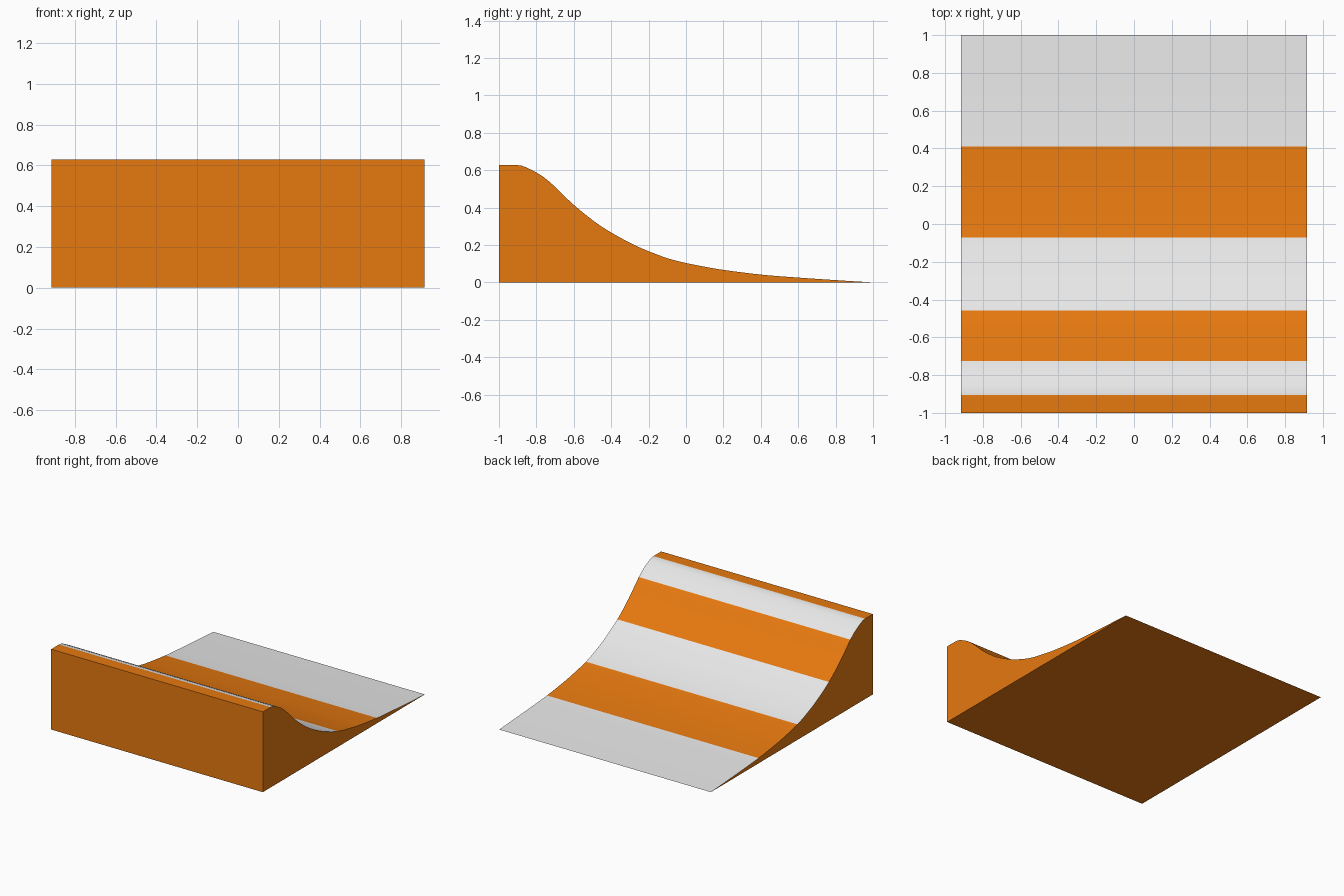
import bpy, bmesh, math

if "Cube" in bpy.data.objects:
    bpy.data.objects.remove(bpy.data.objects["Cube"])

HALF_WIDTH = 0.915
STEPS = 4

# Top curve of the ramp as (y, z); stripe edges are among the points
POINTS = [(-1, .628), (-.905, .628), (-.8, .588), (-.724, .533), (-.6, .415),
          (-.459, .304), (-.3, .212), (-.2, .167), (-.071, .121), (.1, .084),
          (.2, .067), (.41, .041), (.6, .026), (.8, .0125), (1, 0)]
STRIPE_EDGES = [-.905, -.724, -.459, -.071, .41]


def make_material(name, colour):
    mat = bpy.data.materials.new(name)
    mat.diffuse_color = (*colour, 1)
    mat.use_nodes = True
    mat.node_tree.nodes["Principled BSDF"].inputs["Base Color"].default_value = mat.diffuse_color
    return mat


def smooth_curve(points):
    """Cubic Hermite curve through the points."""
    n = len(points)
    slopes = []
    for i in range(n):
        a, b = points[max(i - 1, 0)], points[min(i + 1, n - 1)]
        slopes.append((b[1] - a[1]) / (b[0] - a[0]))
    slopes[0] = slopes[1] = 0
    out = []
    for i in range(n - 1):
        (y0, z0), (y1, z1) = points[i], points[i + 1]
        h = y1 - y0
        for k in range(STEPS):
            t = k / STEPS
            z = ((2*t**3 - 3*t**2 + 1) * z0 + (t**3 - 2*t**2 + t) * h * slopes[i]
                 + (3*t**2 - 2*t**3) * z1 + (t**3 - t**2) * h * slopes[i + 1])
            out.append((y0 + h * t, z))
    out.append(points[-1])
    return out


# Ramp body: closed side profile extruded across x
profile = [(-1, 0)] + smooth_curve(POINTS)
bm = bmesh.new()
left = [bm.verts.new((-HALF_WIDTH, y, z)) for y, z in profile]
right = [bm.verts.new((HALF_WIDTH, y, z)) for y, z in profile]
bm.faces.new(left)
bm.faces.new(right)
for i in range(len(profile)):
    j = (i + 1) % len(profile)
    face = bm.faces.new((left[i], left[j], right[j], right[i]))
    # Top surface: alternate stripes by position along y
    if 0 < i < len(profile) - 1:
        mid = (profile[i][0] + profile[j][0]) / 2
        face.material_index = sum(mid > e for e in STRIPE_EDGES) % 2
bmesh.ops.recalc_face_normals(bm, faces=bm.faces[:])

mesh = bpy.data.meshes.new("striped_ramp")
bm.to_mesh(mesh)
bm.free()
mesh.materials.append(make_material("orange", (.79, .19, .005)))
mesh.materials.append(make_material("light_grey", (.8, .8, .8)))

ramp = bpy.data.objects.new("striped_ramp", mesh)
bpy.context.collection.objects.link(ramp)
bpy.context.view_layer.objects.active = ramp
ramp.select_set(True)
bpy.ops.object.shade_smooth_by_angle(angle=math.radians(30))
# Side, front and bottom faces stay flat
for poly in mesh.polygons:
    if abs(poly.normal.x) > .9 or poly.normal.z < .1:
        poly.use_smooth = False
# Keep the thin tail edge crisp against the underside
attr = mesh.attributes.get("sharp_edge") or mesh.attributes.new("sharp_edge", 'BOOLEAN', 'EDGE')
for e in mesh.edges:
    if all(abs(mesh.vertices[v].co.y - 1) < 1e-5 for v in e.vertices):
        attr.data[e.index].value = True
